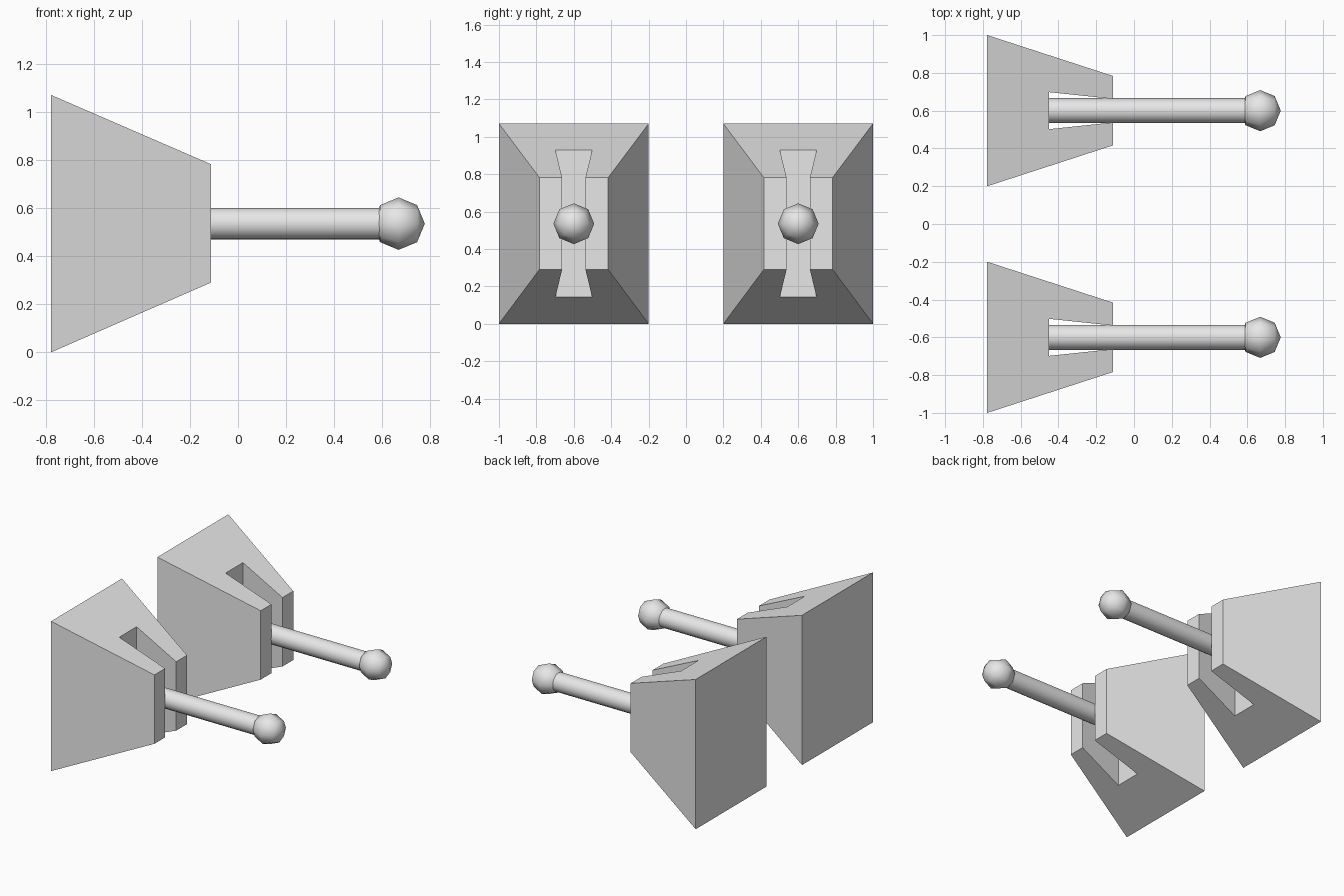
import bpy, bmesh, math

if "Cube" in bpy.data.objects:
    bpy.data.objects.remove(bpy.data.objects["Cube"])

grey = bpy.data.materials.new("plain_grey")
grey.diffuse_color = (0.8, 0.8, 0.8, 1)
grey.use_nodes = True
grey.node_tree.nodes["Principled BSDF"].inputs["Base Color"].default_value = grey.diffuse_color

ZC = 0.535  # height of the rod axis


def loft(name, sections, y):
    """Solid between rectangles given as (x, half width, z low, z high)."""
    bm = bmesh.new()
    rings = [[bm.verts.new((x, y + s * h, z)) for s, z in
              ((-1, lo), (1, lo), (1, hi), (-1, hi))]
             for x, h, lo, hi in sections]
    a, b = rings
    bm.faces.new(a)
    bm.faces.new(b)
    for i in range(4):
        j = (i + 1) % 4
        bm.faces.new((a[i], a[j], b[j], b[i]))
    bmesh.ops.recalc_face_normals(bm, faces=bm.faces)
    mesh = bpy.data.meshes.new(name)
    bm.to_mesh(mesh)
    bm.free()
    obj = bpy.data.objects.new(name, mesh)
    bpy.context.collection.objects.link(obj)
    mesh.materials.append(grey)
    return obj


def finish(name):
    obj = bpy.context.object
    obj.name = name
    obj.data.materials.append(grey)
    bpy.ops.object.shade_smooth_by_angle(angle=math.radians(60))


for side, y in (("front", -0.6), ("back", 0.6)):
    # Tapered block with a dovetail slot cut from top to bottom
    block = loft(side + "_block", [(-0.777, 0.4, 0, 1.07),
                                   (-0.112, 0.184, 0.29, 0.782)], y)
    cutter = loft(side + "_slot_cutter", [(-0.45, 0.098, -0.2, 1.3),
                                          (-0.05, 0.056, -0.2, 1.3)], y)
    cutter.hide_render = True
    cut = block.modifiers.new("slot", "BOOLEAN")
    cut.operation = "DIFFERENCE"
    cut.solver = "EXACT"
    cut.object = cutter
    bpy.context.view_layer.objects.active = block
    bpy.ops.object.modifier_apply(modifier=cut.name)
    bpy.data.objects.remove(cutter)

    # Rod from the slot floor into the ball
    bpy.ops.mesh.primitive_cylinder_add(
        vertices=16, radius=0.066, depth=1.08,
        location=(0.09, y, ZC), rotation=(0, math.pi / 2, 0))
    finish(side + "_rod")

    # Coarse ball on the rod tip
    bpy.ops.mesh.primitive_uv_sphere_add(
        segments=8, ring_count=4, radius=0.109,
        location=(0.668, y, ZC), rotation=(0, math.pi / 2, 0))
    finish(side + "_ball")
